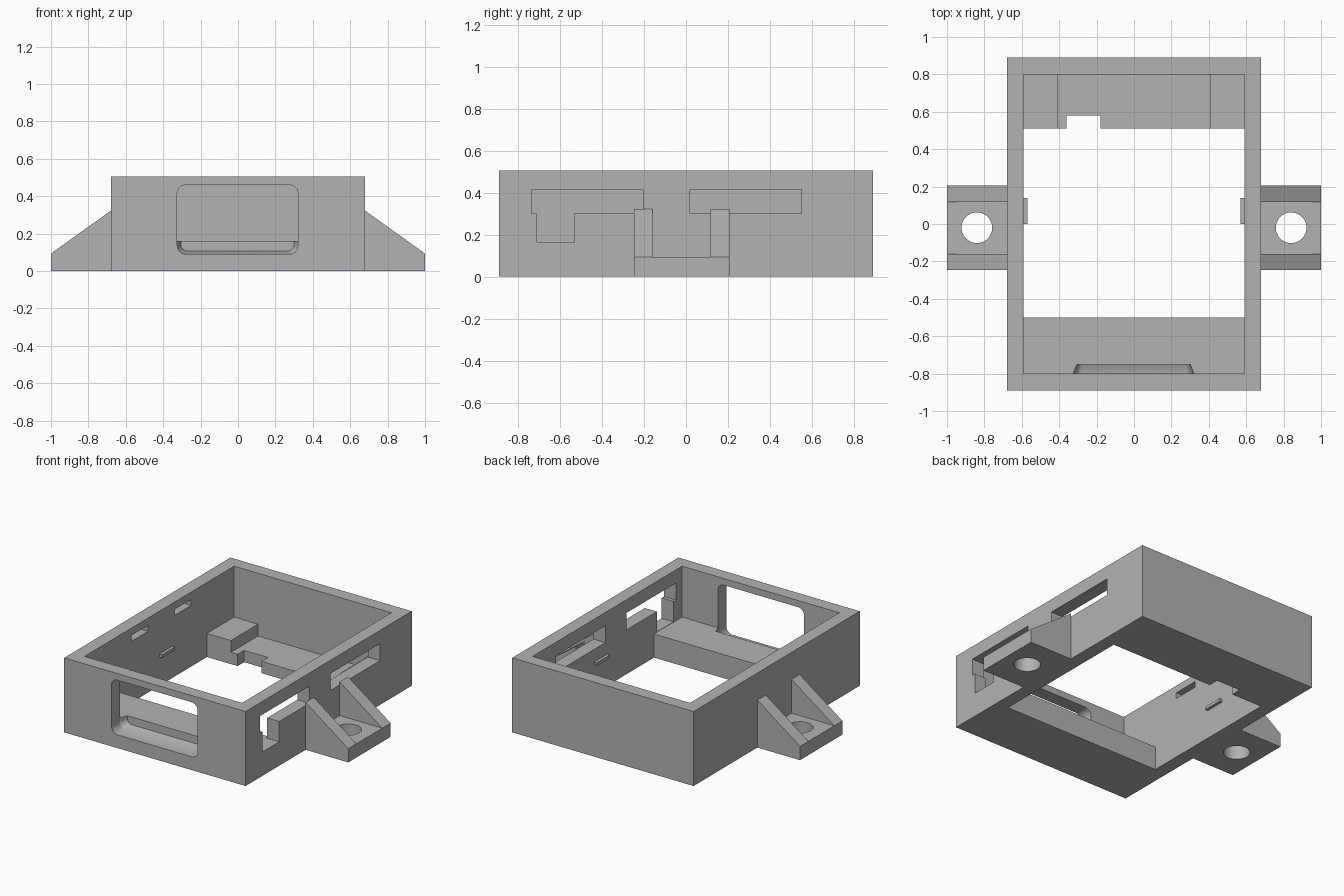
import bpy, bmesh, math

if "Cube" in bpy.data.objects:
    bpy.data.objects.remove(bpy.data.objects["Cube"])

grey = bpy.data.materials.new("matte grey")
grey.diffuse_color = (0.45, 0.45, 0.45, 1)
grey.use_nodes = True
grey.node_tree.nodes["Principled BSDF"].inputs["Base Color"].default_value = grey.diffuse_color


def make(name, bm):
    bmesh.ops.recalc_face_normals(bm, faces=bm.faces[:])
    me = bpy.data.meshes.new(name)
    bm.to_mesh(me)
    bm.free()
    me.materials.append(grey)
    ob = bpy.data.objects.new(name, me)
    bpy.context.collection.objects.link(ob)
    return ob


def box(name, x0, x1, y0, y1, z0, z1):
    bm = bmesh.new()
    bmesh.ops.create_cube(bm, size=1)
    for v in bm.verts:
        v.co = ((x0 + x1) / 2 + v.co.x * (x1 - x0),
                (y0 + y1) / 2 + v.co.y * (y1 - y0),
                (z0 + z1) / 2 + v.co.z * (z1 - z0))
    return make(name, bm)


def loft(name, rings):
    bm = bmesh.new()
    loops = [[bm.verts.new(p) for p in r] for r in rings]
    n = len(loops[0])
    bm.faces.new(loops[0])
    bm.faces.new(loops[-1])
    for a, b in zip(loops, loops[1:]):
        for i in range(n):
            j = (i + 1) % n
            bm.faces.new((a[i], a[j], b[j], b[i]))
    return make(name, bm)


def rounded(y, x0, x1, z0, z1, r, seg=6):
    pts = []
    for k, (cx, cz) in enumerate([(x1 - r, z1 - r), (x0 + r, z1 - r), (x0 + r, z0 + r), (x1 - r, z0 + r)]):
        for i in range(seg + 1):
            a = math.pi / 2 * (k + i / seg)
            pts.append((cx + r * math.cos(a), y, cz + r * math.sin(a)))
    return pts


def cut(target, cutter):
    cutter.hide_render = True
    m = target.modifiers.new("cut", 'BOOLEAN')
    m.operation = 'DIFFERENCE'
    m.solver = 'EXACT'
    m.object = cutter
    bpy.context.view_layer.objects.active = target
    bpy.ops.object.modifier_apply(modifier=m.name)
    bpy.data.objects.remove(cutter)


# Housing: solid block with cavity, open floor and lowered rear ledge
housing = box("housing", -0.68, 0.68, -0.89, 0.89, 0, 0.505)
cut(housing, box("cavity", -0.59, 0.59, -0.80, 0.80, 0.16, 0.7))
cut(housing, box("floor_opening", -0.59, 0.59, -0.50, 0.51, -0.2, 0.3))
cut(housing, box("ledge_step", -0.41, 0.41, 0.45, 0.80, 0.08, 0.3))
cut(housing, box("ledge_notch", -0.36, -0.18, 0.45, 0.58, -0.2, 0.3))

# Front window with a tapered pocket running into the front ledge
cut(housing, loft("front_window", [
    rounded(-1.0, -0.325, 0.32, 0.09, 0.46, 0.045),
    rounded(-0.80, -0.325, 0.32, 0.09, 0.46, 0.045),
    rounded(-0.75, -0.305, 0.30, 0.107, 0.44, 0.035)]))

# Right wall slots
cut(housing, box("slot_front", 0.55, 0.8, -0.735, -0.205, 0.30, 0.415))
cut(housing, box("slot_front_leg", 0.55, 0.8, -0.71, -0.53, 0.162, 0.35))
cut(housing, box("slot_rear", 0.55, 0.8, 0.02, 0.55, 0.30, 0.415))

# Blind recesses inside the left wall
for y in (-0.21, 0.25):
    cut(housing, box("recess", -0.64, -0.5, y - 0.09, y + 0.09, 0.415, 0.455))

for s, side in ((-1, "left"), (1, "right")):
    # Retaining ridge on the inner wall
    xs = sorted((s * 0.57, s * 0.595))
    box(side + "_ridge", xs[0], xs[1], 0.0, 0.14, 0.195, 0.215)

    # Mounting tab with screw hole
    xs = sorted((s * 0.68, s * 1.0))
    tab = box(side + "_mounting_tab", xs[0], xs[1], -0.247, 0.207, 0, 0.093)
    rings = [[(s * 0.84 + 0.082 * math.cos(i * math.tau / 40),
               -0.02 + 0.082 * math.sin(i * math.tau / 40), z) for i in range(40)]
             for z in (-0.1, 0.2)]
    cut(tab, loft("screw_hole", rings))

    # Triangular gussets at both ends of the tab
    for y0, y1, end in ((-0.247, -0.16, "front"), (0.117, 0.207, "rear")):
        loft(side + "_" + end + "_gusset",
             [[(s * 0.68, y, 0.093), (s * 1.0, y, 0.093), (s * 0.68, y, 0.322)] for y in (y0, y1)])

# Smooth curved surfaces, keep hard edges
bpy.ops.object.select_all(action='DESELECT')
for ob in bpy.context.collection.objects:
    if ob.name == "housing" or "tab" in ob.name:
        ob.select_set(True)
        bpy.context.view_layer.objects.active = ob
bpy.ops.object.shade_smooth_by_angle(angle=math.radians(20))
